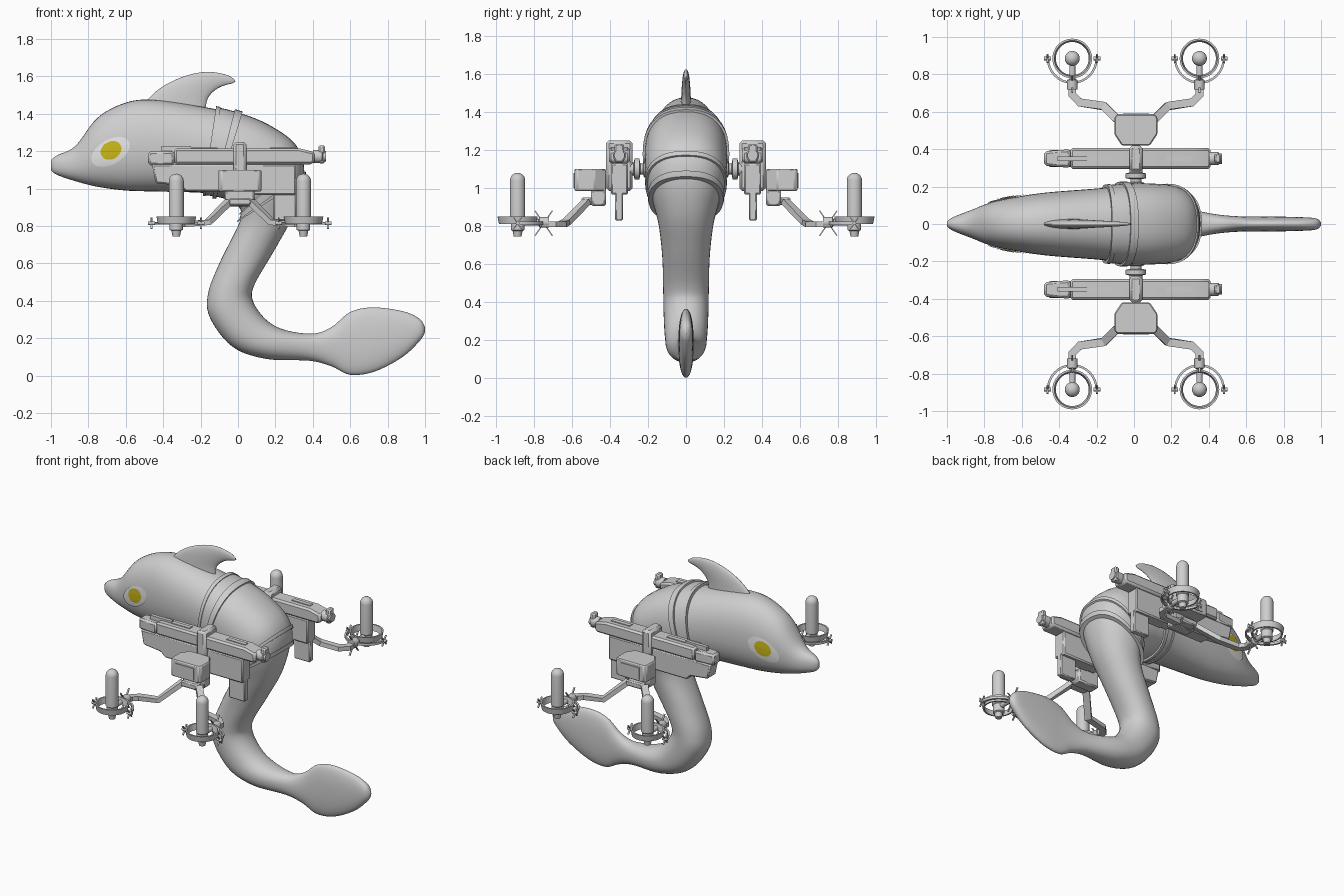
import bpy, bmesh, math
from mathutils import Vector, Matrix
from mathutils.bvhtree import BVHTree

cube = bpy.data.objects.get("Cube")
if cube:
    bpy.data.objects.remove(cube)


def material(name, r, g, b):
    m = bpy.data.materials.new(name)
    m.use_nodes = True
    m.diffuse_color = (r, g, b, 1)
    m.node_tree.nodes["Principled BSDF"].inputs["Base Color"].default_value = (r, g, b, 1)
    return m


GREY = material("grey", 0.62, 0.62, 0.62)
WHITE = material("eye white", 1, 1, 1)
YELLOW = material("iris yellow", 0.6, 0.49, 0.01)


def finish(name, bm, mat=GREY, mirror=True, bevel=0, angle=35):
    """Turn a bmesh into an object, optionally mirrored to the other side."""
    bmesh.ops.recalc_face_normals(bm, faces=bm.faces)
    me = bpy.data.meshes.new(name)
    bm.to_mesh(me)
    bm.free()
    me.materials.append(mat)
    ob = bpy.data.objects.new(name, me)
    bpy.context.collection.objects.link(ob)
    bpy.ops.object.select_all(action="DESELECT")
    ob.select_set(True)
    bpy.context.view_layer.objects.active = ob
    bpy.ops.object.shade_smooth_by_angle(angle=math.radians(angle))
    if bevel:
        mod = ob.modifiers.new("bevel", "BEVEL")
        mod.width, mod.segments = bevel, 1
    if mirror:
        ob.modifiers.new("mirror", "MIRROR").use_axis = (False, True, False)


def spline(rows, t):
    i = min(int(t), len(rows) - 2)
    f = t - i
    p = [rows[max(0, min(len(rows) - 1, i + k))] for k in (-1, 0, 1, 2)]
    return [b + f * ((c - a) / 2 + f * ((a - 2.5 * b + 2 * c - d / 2)
            + f * (-a + 3 * b - 3 * c + d) / 2)) for a, b, c, d in zip(*p)]


def skin_rings(bm, rings):
    """Join a run of vertex rings into a closed skin."""
    count = len(rings[0])
    for r, q in zip(rings, rings[1:]):
        for j in range(count):
            n = (j + 1) % count
            bm.faces.new((r[j], r[n], q[n], q[j]))
    bm.faces.new(rings[0])
    bm.faces.new(rings[-1])
    return bm


def loft(rows, start, end, steps, grow=0, power=1, seg=40):
    """Skin oval sections; each row is back x, z, belly x, z, half width."""
    bm = bmesh.new()
    rings = []
    for k in range(steps + 1):
        xt, zt, xb, zb, w = spline(rows, start + (end - start) * k / steps)
        top, low = Vector((xt, 0, zt)), Vector((xb, 0, zb))
        mid, up = (top + low) / 2, (top - low) / 2
        up += up.normalized() * grow
        ring = []
        for j in range(seg):
            a = math.tau * j / seg
            c, s = math.cos(a), math.sin(a)
            c = math.copysign(abs(c) ** power, c)
            s = math.copysign(abs(s) ** power, s)
            ring.append(bm.verts.new(mid + up * c + Vector((0, (w + grow) * s, 0))))
        rings.append(ring)
    return skin_rings(bm, rings)


def prism(name, pts, lo, hi, axis="y", bevel=0):
    """Extrude a flat outline along y (points x, z) or z (points x, y)."""
    bm = bmesh.new()
    place = (lambda p, h: (p[0], h, p[1])) if axis == "y" else (lambda p, h: (p[0], p[1], h))
    skin_rings(bm, [[bm.verts.new(place(p, h)) for p in pts] for h in (lo, hi)])
    finish(name, bm, bevel=bevel, angle=20)


def box(name, x0, x1, y0, y1, z0, z1, bevel=0):
    prism(name, [(x0, z0), (x1, z0), (x1, z1), (x0, z1)], y0, y1, bevel=bevel)


def beam(name, pts, wide, tall):
    """Sweep a rectangular bar along a bent path."""
    bm = bmesh.new()
    pts = [Vector(p) for p in pts]
    rings = []
    for i, p in enumerate(pts):
        run = pts[min(i + 1, len(pts) - 1)] - pts[max(i - 1, 0)]
        side = Vector((-run.y, run.x, 0)).normalized() * wide
        up = run.cross(side).normalized() * tall
        rings.append([bm.verts.new(p + side * a + up * b)
                      for a, b in ((-1, -1), (1, -1), (1, 1), (-1, 1))])
    finish(name, skin_rings(bm, rings), angle=20)


def lathe(name, profile, cx, cy, cz, axis="z", seg=24, closed=False):
    """Revolve radius, height points about an axis."""
    bm = bmesh.new()
    vs = [bm.verts.new((r, 0, h)) for r, h in profile]
    pairs = list(zip(vs, vs[1:])) + ([(vs[-1], vs[0])] if closed else [])
    edges = [bm.edges.new(p) for p in pairs]
    bmesh.ops.spin(bm, geom=vs + edges, axis=(0, 0, 1), angle=math.tau, steps=seg)
    bmesh.ops.remove_doubles(bm, verts=bm.verts, dist=0.0005)
    turn = {"z": Matrix(), "y": Matrix.Rotation(-math.pi / 2, 4, "X"),
            "x": Matrix.Rotation(math.pi / 2, 4, "Y")}[axis]
    bmesh.ops.transform(bm, matrix=Matrix.Translation((cx, cy, cz)) @ turn, verts=bm.verts)
    finish(name, bm)


# Body, from snout over the back and down to the tail fluke
BODY = [(-1, 1.15, -1, 1.1, .012), (-.97, 1.177, -.97, 1.075, .035), (-.87, 1.228, -.87, 1.04, .075),
        (-.75, 1.38, -.75, 1.01, .12), (-.6, 1.46, -.6, .99, .15), (-.45, 1.475, -.45, .985, .17),
        (-.2, 1.44, -.24, .98, .188), (0, 1.395, -.12, .97, .203), (.17, 1.325, -.04, .945, .205),
        (.305, 1.22, .02, .9, .198), (.345, 1.07, .015, .84, .178), (.3, .87, -.02, .76, .145),
        (.2, .68, -.1, .6, .125), (.09, .49, -.16, .44, .12), (.08, .4, -.15, .31, .118),
        (.15, .3, -.03, .155, .112), (.25, .245, .15, .09, .1), (.4, .225, .38, .08, .06),
        (.5, .26, .5, .05, .045), (.6, .34, .6, .005, .04), (.72, .365, .73, .022, .04),
        (.88, .345, .88, .1, .037), (.97, .305, .975, .19, .03), (1, .26, 1, .235, .008)]
body = loft(BODY, 0, len(BODY) - 1, 138, power=.9)
bmesh.ops.recalc_face_normals(body, faces=body.faces)
skin = BVHTree.FromBMesh(body)
finish("body", body, mirror=False, angle=60)

# Dorsal fin
FIN = [(-.53, 1.42, -.17, 1.34, .03), (-.45, 1.51, -.17, 1.45, .025), (-.36, 1.57, -.15, 1.5, .022),
       (-.25, 1.612, -.11, 1.535, .018), (-.15, 1.624, -.07, 1.553, .014),
       (-.06, 1.608, -.03, 1.563, .009), (-.018, 1.583, -.014, 1.574, .003)]
finish("dorsal_fin", loft(FIN, 0, len(FIN) - 1, 30, seg=24), mirror=False, angle=60)

# Harness shell wrapped round the body, with raised straps and rims
for name, start, end, grow in (("harness_shell", 6.4, 10.1, .012), ("front_rim", 6.38, 6.5, .017),
                               ("shoulder_strap", 6.88, 7.1, .024), ("rear_strap", 9.3, 9.45, .022),
                               ("rear_rim", 9.95, 10.12, .022)):
    finish(name, loft(BODY, start, end, 24, grow, power=.84), mirror=False)


def eye_plate(name, mat, cx, cz, a, b, lift, rings=6, seg=32):
    """Lay a tilted oval on the skin."""
    bm = bmesh.new()
    tilt = math.radians(30)

    def spot(u, v):
        x = cx + u * math.cos(tilt) - v * math.sin(tilt)
        z = cz + u * math.sin(tilt) + v * math.cos(tilt)
        hit, normal, _, _ = skin.ray_cast(Vector((x, -1, z)), Vector((0, 1, 0)))
        return bm.verts.new(hit + normal * lift)
    center = spot(0, 0)
    last = None
    for k in range(1, rings + 1):
        ring = [spot(a * k / rings * math.cos(math.tau * j / seg),
                     b * k / rings * math.sin(math.tau * j / seg)) for j in range(seg)]
        for j in range(seg):
            n = (j + 1) % seg
            bm.faces.new((last[j], ring[j], ring[n], last[n]) if last else (center, ring[j], ring[n]))
        last = ring
    finish(name, bm, mat)


eye_plate("eye_white", WHITE, -.68, 1.197, .112, .064, .006)
eye_plate("iris", YELLOW, -.677, 1.205, .058, .046, .0095)

# Pivot joining each side pod to the harness
lathe("pod_pivot", [(0, 0), (.045, 0), (.045, .04), (.03, .045), (.03, .06), (.055, .065),
                    (.055, .09), (.035, .095), (.035, .12), (0, .12)], .01, .18, 1.1, "y")

# Side pods: keel, upper housing, muzzle, grip and tail nub
prism("pod_keel", [(-.46, 1.13), (-.44, 1.03), (-.31, 1.015), (-.28, .985), (.02, .985), (.06, .965),
                   (.31, .965), (.31, 1.13)], .305, .395, bevel=.008)
prism("pod_housing", [(-.34, 1.13), (.4, 1.13), (.41, 1.15), (.41, 1.195), (.33, 1.215), (-.34, 1.215)],
      .295, .405, bevel=.012)
prism("pod_muzzle", [(-.48, .312), (-.34, .3), (-.34, .4), (-.48, .388)], 1.125, 1.2, "z", .012)
box("muzzle_rail", -.41, -.25, .338, .362, 1.19, 1.228)
for x in (-.25, .17):
    box("top_slot_frame", x, x + .14, .335, .365, 1.21, 1.22)
box("pod_grip", .19, .31, .33, .372, .83, .98, .006)
lathe("tail_barrel", [(0, 0), (.035, 0), (.035, .05), (.028, .055), (.028, .07), (0, .07)], .4, .35, 1.172, "x")
box("tail_clip", .43, .465, .325, .375, 1.135, 1.232, .008)

# Clamp round each pod and the power unit outside it
box("pod_clamp", -.025, .045, .28, .42, .985, 1.25, .015)
prism("power_unit", [(-.065, .42), (.085, .42), (.125, .48), (.125, .57), (.11, .587), (-.09, .587),
                     (-.105, .57), (-.105, .48)], .985, 1.1, "z", .006)
box("power_window", -.06, .08, .58, .592, 1.0, 1.08)
box("power_mount", -.07, .09, .42, .5, .905, 1.0, .01)
box("arm_hub", -.05, .07, .46, .55, .91, .95, .008)

# Thrusters on bent arms, two per side
for side in (-1, 1):
    cx, cy = .01 + side * .34, .885
    bend = [(.06, .52, .93), (.17, .63, .82), (.3, .65, .81), (.34, .69, .81), (.34, .76, .81)]
    beam("thruster_arm", [(.01 + side * x, y, z) for x, y, z in bend], .022, .015)
    lathe("arm_collar", [(0, 0), (.028, 0), (.028, .05), (.016, .055), (.016, .14), (0, .14)], cx, .72, .82, "y")
    dome = [(.04 * math.cos(a), 1.04 + .04 * math.sin(a)) for a in (i * math.pi / 12 for i in range(7))]
    lathe("thruster_capsule", [(0, .745), (.02, .745), (.026, .775), (.036, .78), (.036, .83), (.04, .835)]
          + dome, cx, cy, 0)
    lathe("thruster_ring", [(.088, .81), (.098, .81), (.106, .85), (.096, .85)], cx, cy, 0, seg=36, closed=True)
    arc = [math.pi * (1 + i / 16) for i in range(17)]
    beam("outer_bow", [(cx + .13 * math.cos(a), cy + .13 * math.sin(a), .815) for a in arc], .006, .008)
    # Small crossed rotors at the ends and middle of the bow
    for dx, dy, size in ((-.132, 0, .03), (.132, 0, .03), (0, -.137, .066)):
        p = Vector((cx + dx, cy + dy, .815))
        for sign in (-1, 1):
            v = Vector((0, size * .7, size * sign))
            beam("rotor_blade", [p - v, p + v], .005, .003)
        lathe("rotor_hub", [(0, -.018), (.01, -.018), (.01, .018), (0, .018)], *p, "x", 12)
